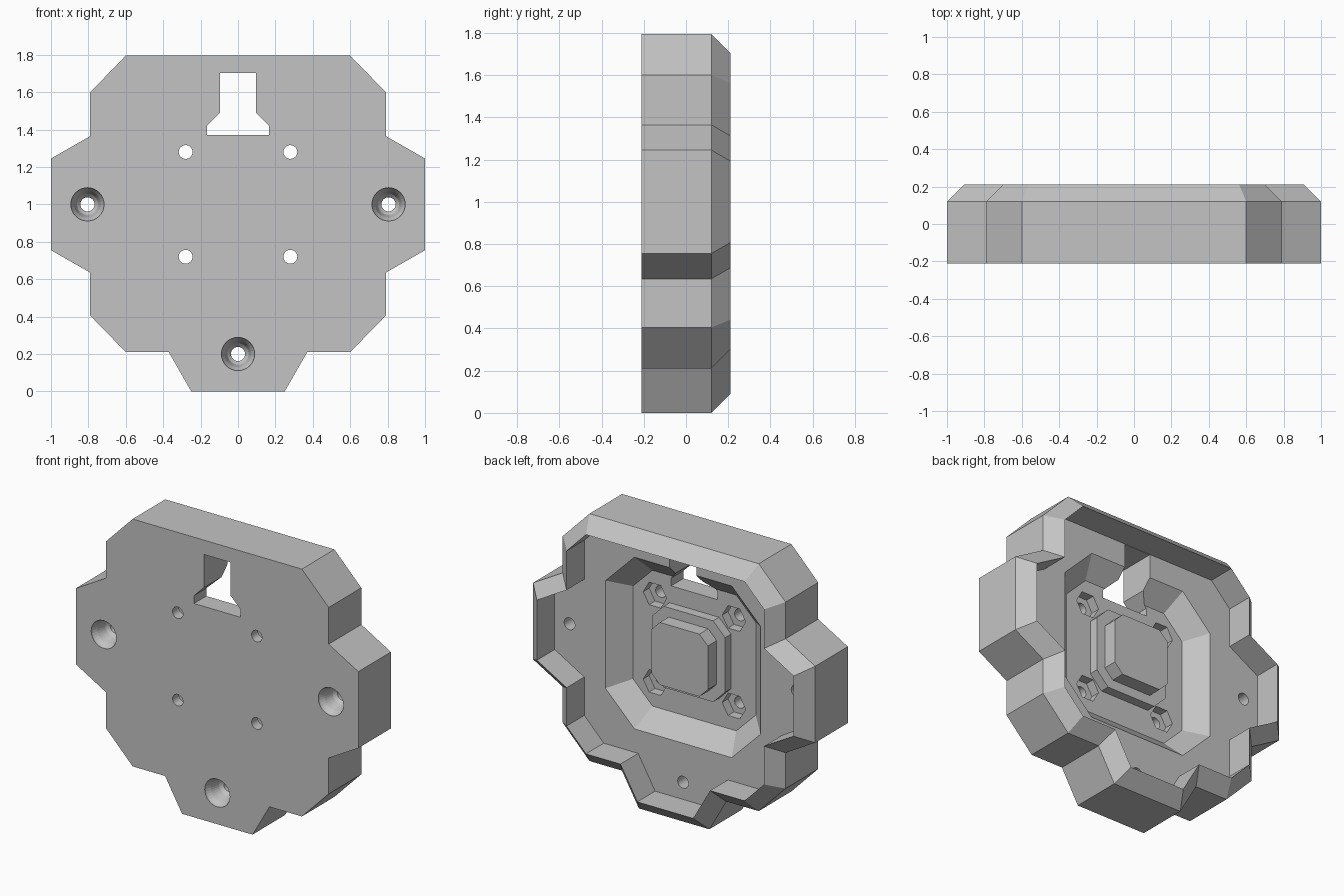
import bpy, bmesh, math
from mathutils import Vector

if "Cube" in bpy.data.objects:
    bpy.data.objects.remove(bpy.data.objects["Cube"])

grey = bpy.data.materials.new("plain_grey")
grey.use_nodes = True
grey.diffuse_color = (0.55, 0.55, 0.55, 1)
grey.node_tree.nodes["Principled BSDF"].inputs["Base Color"].default_value = (0.55, 0.55, 0.55, 1)

FRONT, SHOULDER, RIM, FLOOR, DEEP = -0.21, 0.12, 0.21, 0.03, -0.085
MID = 1.0  # height of the plate centre


def loft(name, layers):
    """Join (depth, outline) layers of equal point count into a closed solid."""
    bm = bmesh.new()
    rings = [[bm.verts.new((x, y, z)) for x, z in pts] for y, pts in layers]
    for a, b in zip(rings, rings[1:]):
        for i in range(len(a)):
            j = (i + 1) % len(a)
            bm.faces.new((a[i], a[j], b[j], b[i]))
    bm.faces.new(rings[0])
    bm.faces.new(rings[-1])
    bmesh.ops.recalc_face_normals(bm, faces=bm.faces)
    mesh = bpy.data.meshes.new(name)
    bm.to_mesh(mesh)
    bm.free()
    mesh.materials.append(grey)
    obj = bpy.data.objects.new(name, mesh)
    bpy.context.collection.objects.link(obj)
    return obj


def ngon(x, z, r, n):
    return [(x + r * math.cos(math.tau * i / n), z + r * math.sin(math.tau * i / n)) for i in range(n)]


def octagon(half, corner):
    quarter = [(half, -corner), (half, corner)]
    pts = []
    for k in range(4):
        c, s = round(math.cos(k * math.pi / 2)), round(math.sin(k * math.pi / 2))
        pts += [(x * c - z * s, MID + x * s + z * c) for x, z in quarter]
    return pts


def mirrored(right):
    """Right half listed bottom to top, closed by its mirror image."""
    return right + [(-x, z) for x, z in reversed(right)]


def inset(pts, d):
    """Move each edge of a counterclockwise outline inward by d."""
    out = []
    for i, p in enumerate(pts):
        p = Vector(p)
        a = (p - Vector(pts[i - 1])).normalized()
        b = (Vector(pts[(i + 1) % len(pts)]) - p).normalized()
        na, nb = Vector((-a.y, a.x)), Vector((-b.y, b.x))
        out.append(tuple(p + (na + nb) * d / (1 + na.dot(nb))))
    return out


# Plate with three tabs, bevelled rim and sunken back
outline = mirrored([(0.25, 0), (0.37, 0.21), (0.6, 0.21), (0.79, 0.405), (0.79, 0.635),
                    (1, 0.755), (1, 1.245), (0.79, 1.365), (0.79, 1.6), (0.6, 1.795)])
lip = inset(outline, 0.09)
plate = loft("plate", [(FRONT, outline), (SHOULDER, outline), (RIM, lip), (FLOOR, lip)])

# Octagonal recess with sloped sides
wide = octagon(0.55, 0.345)
cutters = [loft("recess_cutter", [(DEEP, inset(wide, FLOOR - DEEP)), (FLOOR, wide), (0.1, wide)])]

# Hanging slot
slot = mirrored([(0.165, 1.37), (0.165, 1.42), (0.095, 1.49), (0.095, 1.703)])
cutters.append(loft("slot_cutter", [(-0.3, slot), (0.1, slot)]))

# Countersunk screw holes in the tabs
sink = [(-0.22, 0.09), (-0.2, 0.088), (-0.17, 0.072), (-0.11, 0.056), (-0.09, 0.038), (0.1, 0.038)]
for x, z in ((-0.805, MID), (0.805, MID), (0, 0.2)):
    cutters.append(loft("screw_cutter", [(y, ngon(x, z, r, 32)) for y, r in sink]))

# Bolt holes with hexagonal nut pockets
for x in (-0.28, 0.28):
    for z in (MID - 0.28, MID + 0.28):
        cutters.append(loft("bolt_cutter", [(y, ngon(x, z, 0.037, 24)) for y in (-0.3, 0)]))
        cutters.append(loft("nut_cutter", [(y, ngon(x, z, 0.083, 6)) for y in (-0.145, 0)]))

for cutter in cutters:
    cutter.hide_render = True
    mod = plate.modifiers.new(cutter.name, "BOOLEAN")
    mod.operation, mod.solver, mod.object = "DIFFERENCE", "EXACT", cutter

# Bake the cuts and drop the cutters
bpy.context.view_layer.update()
baked = bpy.data.meshes.new_from_object(plate.evaluated_get(bpy.context.evaluated_depsgraph_get()))
plate.modifiers.clear()
plate.data = baked
for cutter in cutters:
    bpy.data.objects.remove(cutter)

# Stepped block in the middle of the recess
base, top = octagon(0.26, 0.175), octagon(0.2, 0.14)
loft("centre_block", [(DEEP - 0.02, base), (-0.025, base), (-0.025, top), (0.065, top)])
